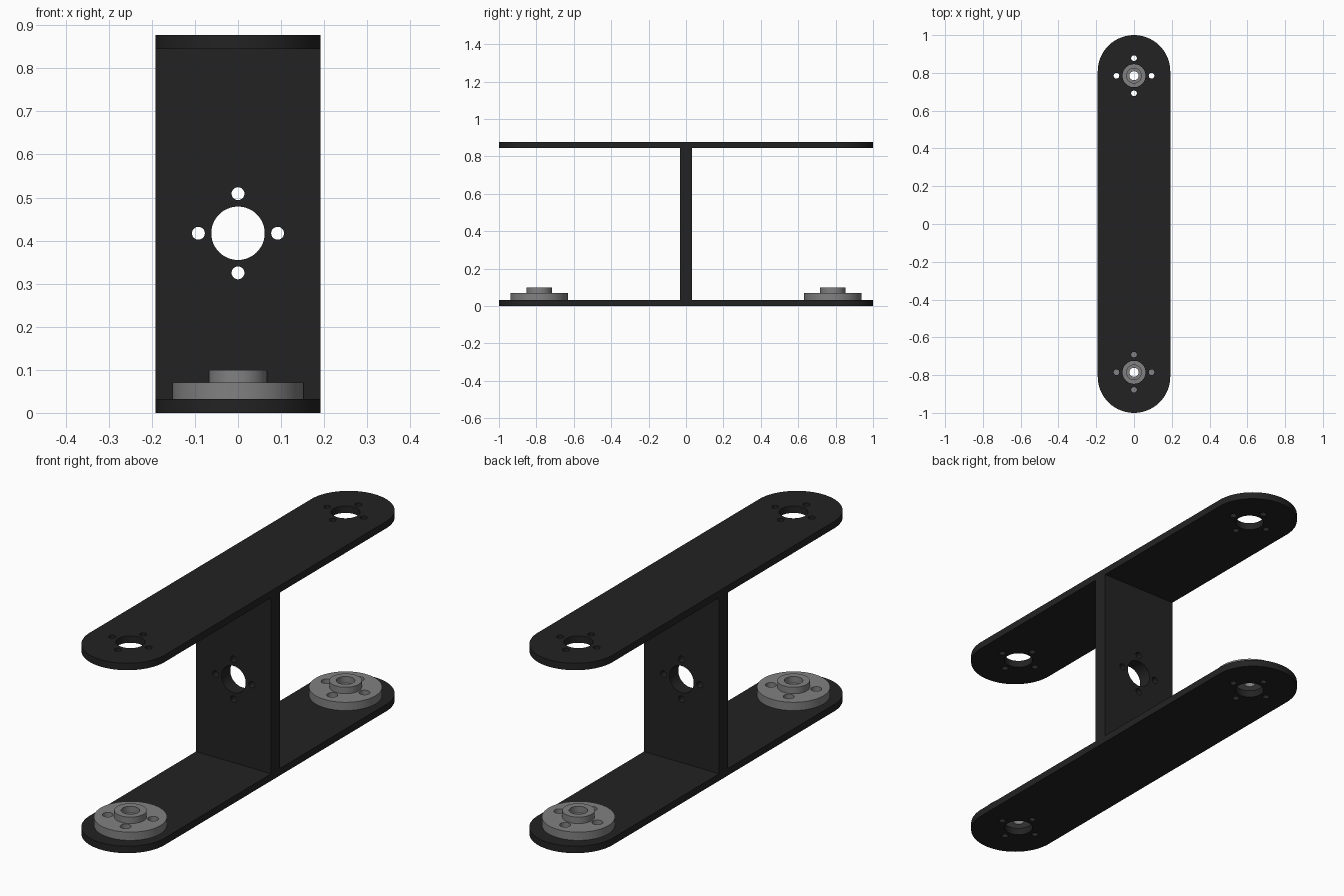
import bpy, bmesh, math
from math import pi, cos, sin

if "Cube" in bpy.data.objects:
    bpy.data.objects.remove(bpy.data.objects["Cube"])


def material(name, value):
    m = bpy.data.materials.new(name)
    m.diffuse_color = (value, value, value, 1)
    m.use_nodes = True
    m.node_tree.nodes["Principled BSDF"].inputs["Base Color"].default_value = m.diffuse_color
    return m


BLACK = material("matte black", 0.0165)
GREY = material("metal grey", 0.22)


def arc(cx, cy, r, a0=0.0, a1=2 * pi, n=48):
    steps = n if abs(a1 - a0) >= 2 * pi - 1e-6 else n + 1
    return [(cx + r * cos(a0 + (a1 - a0) * i / n), cy + r * sin(a0 + (a1 - a0) * i / n))
            for i in range(steps)]


def bolt_holes(cx, cy, ring, r, turn=0.0):
    return [arc(cx + ring * cos(turn + k * pi / 2), cy + ring * sin(turn + k * pi / 2), r, n=24)
            for k in range(4)]


def slab(name, loops, thickness, location, mat, rotation=(0, 0, 0)):
    """Extrude an outline with holes, centred on its thickness."""
    cu = bpy.data.curves.new(name + "_profile", 'CURVE')
    cu.dimensions = '2D'
    cu.fill_mode = 'BOTH'
    cu.extrude = thickness / 2
    for pts in loops:
        s = cu.splines.new('POLY')
        s.points.add(len(pts) - 1)
        for p, (x, y) in zip(s.points, pts):
            p.co = (x, y, 0, 1)
        s.use_cyclic_u = True
    ob = bpy.data.objects.new(name, cu)
    bpy.context.collection.objects.link(ob)
    ob.location, ob.rotation_euler = location, rotation
    bpy.ops.object.select_all(action='DESELECT')
    ob.select_set(True)
    bpy.context.view_layer.objects.active = ob
    bpy.ops.object.convert(target='MESH')
    ob = bpy.context.view_layer.objects.active
    bm = bmesh.new()
    bm.from_mesh(ob.data)
    bmesh.ops.remove_doubles(bm, verts=bm.verts, dist=1e-5)
    bmesh.ops.recalc_face_normals(bm, faces=bm.faces)
    bm.to_mesh(ob.data)
    bm.free()
    ob.data.materials.clear()
    ob.data.materials.append(mat)
    bpy.ops.object.shade_smooth_by_angle(angle=math.radians(30))
    return ob


W, T, H = 0.192, 0.032, 0.877   # half width, plate thickness, total height
HUB_Y = 0.785

# Long round-ended plates, drilled at both ends
outline = arc(0, 1 - W, W, 0, pi) + arc(0, W - 1, W, pi, 2 * pi)
holes = []
for y in (-HUB_Y, HUB_Y):
    holes += [arc(0, y, 0.061)] + bolt_holes(0, y, 0.093, 0.015)
for name, z in (("bottom_plate", T / 2), ("top_plate", H - T / 2)):
    slab(name, [outline] + holes, T, (0, 0, z), BLACK)

# Upright web with a central opening
rect = [(-W, T), (W, T), (W, H - T), (-W, H - T)]
slab("upright_web", [rect, arc(0, 0.417, 0.062)] + bolt_holes(0, 0.417, 0.092, 0.015),
     0.064, (0, 0, 0), BLACK, (pi / 2, 0, 0))

# Hubs: drilled flange with a raised collar; the front one is turned a little
for side, y, turn in (("front", -HUB_Y, math.radians(23)), ("back", HUB_Y, 0)):
    slab(side + "_hub_flange", [arc(0, 0, 0.153, n=64), arc(0, 0, 0.024)]
         + bolt_holes(0, 0, 0.097, 0.023, turn), 0.038, (0, y, T + 0.019), GREY)
    slab(side + "_hub_collar", [arc(0, 0, 0.068), arc(0, 0, 0.039)],
         0.03, (0, y, T + 0.038 + 0.015), GREY)
